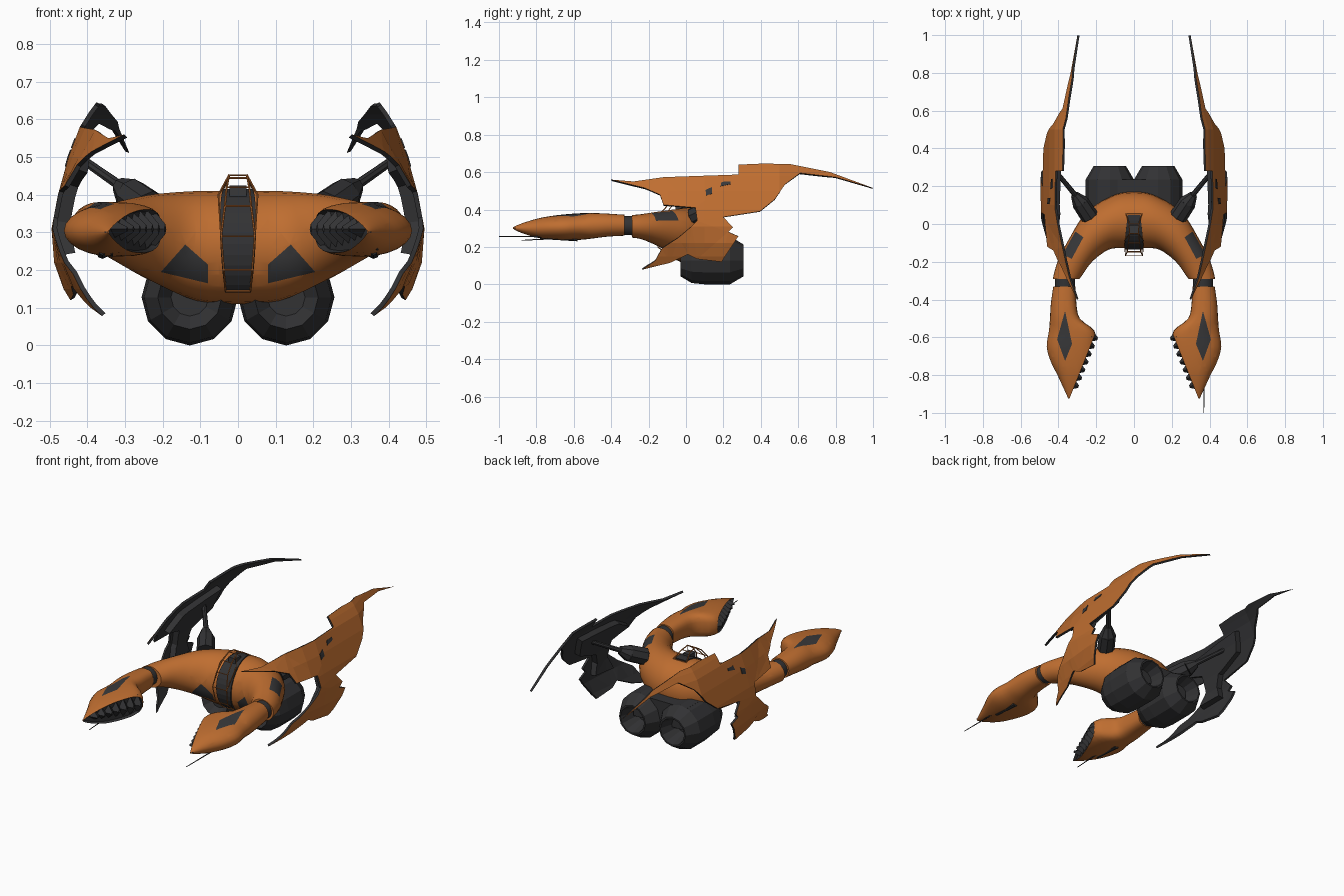
import bpy, bmesh, math
from mathutils import Vector, Matrix

if "Cube" in bpy.data.objects:
    bpy.data.objects.remove(bpy.data.objects["Cube"])


def material(name, r, g, b):
    m = bpy.data.materials.new(name)
    m.diffuse_color = (r, g, b, 1)
    m.use_nodes = True
    m.node_tree.nodes["Principled BSDF"].inputs["Base Color"].default_value = m.diffuse_color
    return m


ORANGE = material("burnt orange", 0.52, 0.155, 0.03)
DARK = material("charcoal", 0.032, 0.032, 0.034)
PANEL = material("panel grey", 0.04, 0.04, 0.042)


def finish(bm, name, mats, mirror=True, smooth=False, solid=0):
    me = bpy.data.meshes.new(name)
    bm.to_mesh(me)
    bm.free()
    ob = bpy.data.objects.new(name, me)
    bpy.context.collection.objects.link(ob)
    for m in mats:
        me.materials.append(m)
    if smooth:
        bpy.ops.object.select_all(action='DESELECT')
        bpy.context.view_layer.objects.active = ob
        ob.select_set(True)
        bpy.ops.object.shade_smooth_by_angle(angle=math.radians(28))
    if solid:
        s = ob.modifiers.new("thickness", 'SOLIDIFY')
        s.thickness, s.offset = solid, -1
        s.material_offset = s.material_offset_rim = len(mats) - 1
    if mirror:
        ob.modifiers.new("mirror", 'MIRROR')
    return ob


def spline(rows, steps):
    """Catmull-Rom through rows of equal length."""
    out = []
    for i in range(len(rows) - 1):
        a, b, c, d = (rows[max(0, min(len(rows) - 1, i + k))] for k in (-1, 0, 1, 2))
        for s in range(steps):
            t = s / steps
            out.append([0.5 * (2 * q + (r - p) * t + (2 * p - 5 * q + 4 * r - u) * t * t
                               + (3 * q - p - 3 * r + u) * t ** 3) for p, q, r, u in zip(a, b, c, d)])
    return out + [list(rows[-1])]


def loft(rows, n=24, caps=(True, True), square=1.0):
    """Rows hold inner x, inner y, outer x, outer y, low z, high z."""
    bm = bmesh.new()
    rings = []
    for ix, iy, ox, oy, lo, hi in rows:
        ring = []
        for k in range(n):
            a = 2 * math.pi * k / n
            c, s = math.cos(a), math.sin(a)
            if c < 0:
                c, s = -abs(c) ** square, math.copysign(abs(s) ** square, s)
            t = 0.5 + 0.5 * c
            ring.append(bm.verts.new((ix + (ox - ix) * t, iy + (oy - iy) * t,
                                      (lo + hi) / 2 + (hi - lo) / 2 * s)))
        rings.append(ring)
    for r, q in zip(rings, rings[1:]):
        for k in range(n):
            bm.faces.new((r[k], r[(k + 1) % n], q[(k + 1) % n], q[k]))
    for c, ring in zip(caps, (rings[0], rings[-1])):
        if c:
            bm.faces.new(ring)
    bmesh.ops.recalc_face_normals(bm, faces=bm.faces)
    return bm


def paint_patch(bm, poly, axis, facing, index):
    """Cut a convex patch (x with y or z) into the faces that look along 'facing'."""
    bm.normal_update()
    facing = Vector(facing)
    mid = Vector((sum(p[0] for p in poly), sum(p[1] for p in poly))) / len(poly)
    planes = []
    for p, q in zip(poly, poly[1:] + poly[:1]):
        p, q = Vector(p), Vector(q)
        n = Vector((q.y - p.y, p.x - q.x)).normalized()
        if n.dot(mid - p) > 0:
            n = -n
        co, no = Vector((p.x, 0, 0)), Vector((n.x, 0, 0))
        co[axis], no[axis] = p.y, n.y
        planes.append((co, no))
    reach = max((Vector(p) - mid).length for p in poly) + .05
    for co, no in planes:
        near = [f for f in bm.faces if f.normal.dot(facing) > .05
                and math.hypot(f.calc_center_median().x - mid.x, f.calc_center_median()[axis] - mid.y) < reach]
        geom = {g for f in near for g in (*f.verts, *f.edges, f)}
        bmesh.ops.bisect_plane(bm, geom=list(geom), dist=1e-5, plane_co=co, plane_no=no)
    bm.normal_update()
    for f in bm.faces:
        c = f.calc_center_median()
        if f.normal.dot(facing) > .05 and all((c - co).dot(no) < 0 for co, no in planes):
            f.material_index = index


def tube(bm, a, b, r1, r2, n=8):
    a, b = Vector(a), Vector(b)
    rot = (b - a).to_track_quat('Z', 'Y').to_matrix().to_4x4()
    bmesh.ops.create_cone(bm, cap_ends=True, segments=n, radius1=r1, radius2=r2,
                          depth=(b - a).length, matrix=Matrix.Translation((a + b) / 2) @ rot)


def box(name, mat, co, size):
    bm = bmesh.new()
    bmesh.ops.create_cube(bm, size=1, matrix=Matrix.Translation(co) @ Matrix.Diagonal((*size, 1)))
    finish(bm, name, [mat], mirror=False)


# horseshoe hull with dark front and top patches
bm = loft(spline([(0, -.128, 0, .17, .11, .41), (.115, -.13, .1, .155, .118, .41),
                  (.185, -.168, .25, .065, .165, .402), (.235, -.215, .35, -.09, .21, .388),
                  (.27, -.265, .405, -.2, .24, .376), (.288, -.29, .43, -.29, .25, .37)], 4),
          caps=(False, True))
paint_patch(bm, [(.08, .165), (.08, .215), (.14, .268), (.205, .195)], 2, (0, -1, 0), 1)
paint_patch(bm, [(.268, -.07), (.31, -.04), (.378, -.16), (.33, -.185)], 1, (0, 0, 1), 1)
finish(bm, "hull", [ORANGE, PANEL], smooth=True)

# arm joint collar
finish(loft([(.313, -.28, .418, -.28, .262, .366), (.313, -.35, .418, -.35, .264, .366)]),
       "arm_joint", [DARK], smooth=True)

# claw, cut open on its inner front side
claw = [(.31, .427, -.33, .26, .372), (.305, .44, -.42, .255, .378), (.287, .445, -.50, .245, .381),
        (.21, .45, -.565, .238, .38), (.20, .462, -.65, .236, .374), (.22, .44, -.73, .241, .364),
        (.25, .405, -.80, .25, .35), (.29, .368, -.88, .275, .325), (.325, .347, -.925, .296, .306)]
bm = loft(spline([(i, y, o, y, lo, hi) for i, o, y, lo, hi in claw], 3), square=.7)
nrm = Vector((-.928, -.371, 0))
cut = bmesh.ops.bisect_plane(bm, geom=bm.verts[:] + bm.edges[:] + bm.faces[:], dist=1e-5,
                             plane_co=(.2, -.57, 0), plane_no=nrm, clear_outer=True)
edges = [e for e in cut['geom_cut'] if isinstance(e, bmesh.types.BMEdge)]
mouth = bmesh.ops.edgeloop_fill(bm, edges=edges)['faces']
bmesh.ops.recalc_face_normals(bm, faces=bm.faces)
for f in mouth:
    f.material_index = 2
bmesh.ops.inset_region(bm, faces=mouth, thickness=.006)
bmesh.ops.translate(bm, verts=list({v for f in mouth for v in f.verts}), vec=nrm * -.015)
paint_patch(bm, [(.365, -.46), (.328, -.635), (.365, -.725), (.407, -.61)], 1, (0, 0, 1), 1)
finish(bm, "claw", [ORANGE, PANEL, DARK], smooth=True)

# teeth along the claw opening
bm = bmesh.new()
for i in range(7):
    t = .09 + .12 * i
    h = .062 * (1 - t) ** .6 * min(1, .75 + t * 2)
    p = Vector((.2 + .14 * t, -.57 - .35 * t, .309)) - nrm * .015
    ret = bmesh.ops.create_cone(bm, cap_ends=True, segments=4, radius1=1, radius2=.25, depth=.036)
    for v in ret['verts']:
        v.co = p + Vector((.371, -.928, 0)) * v.co.x * .03 + Vector((0, 0, v.co.y * h)) \
            + nrm * (v.co.z + .018)
finish(bm, "claw_teeth", [DARK])

# gun barrels below the claws: long on the right, short on the left
bm = bmesh.new()
tube(bm, (.37, -1.0, .255), (.37, -.72, .255), .002, .004, 6)
tube(bm, (-.335, -.88, .235), (-.335, -.70, .245), .002, .004, 6)
for s in (1, -1):
    tube(bm, (s * .36, -.74, .25), (s * .36, -.58, .246), .01, .016)
finish(bm, "gun_barrels", [DARK], mirror=False)

# engines: lathed around y
bm = bmesh.new()
profile = [(.01, 0), (.01, .05), (-.03, .085), (.03, .121), (.1, .128), (.235, .128),
           (.308, .085), (.308, .076), (.2, .045), (.2, 0)]
vs = [bm.verts.new((.128, y, .128 + r)) for y, r in profile]
es = [bm.edges.new(p) for p in zip(vs, vs[1:])]
bmesh.ops.spin(bm, geom=vs + es, cent=(.128, 0, .128), axis=(0, 1, 0), angle=2 * math.pi, steps=12)
bmesh.ops.remove_doubles(bm, verts=bm.verts, dist=1e-4)
bmesh.ops.recalc_face_normals(bm, faces=bm.faces)
finish(bm, "engine", [DARK])
box("engine_housing", DARK, (0, .14, .18), (.34, .19, .13))

# wings: side outline bent to a bowed cross-section
BOW = [(.07, .41), (.10, .435), (.15, .463), (.22, .488), (.31, .495), (.4, .478),
       (.5, .45), (.58, .42), (.62, .395), (.66, .365)]


def bow(y, z):
    for (z0, x0), (z1, x1) in zip(BOW, BOW[1:]):
        if z <= z1:
            x = x0 + (x1 - x0) * (z - z0) / (z1 - z0)
            break
    x -= .055 * max(0, .2 - y) / .43 * max(0, min(1, (.33 - z) / .15))  # lower horn
    if y < .1:      # front horn turns inward
        x -= .125 * ((.1 - y) / .5) ** 1.3 * max(0, min(1, (z - .38) / .17))
    if y > .5:      # rear horn turns inward
        x -= .145 * (y - .5) / .5
    return x


def wing_sheet(name, outline, mats, solid, shift=0):
    bm = bmesh.new()
    bm.faces.new([bm.verts.new((0, y, z)) for y, z in outline])
    bm.normal_update()
    bmesh.ops.triangulate(bm, faces=bm.faces[:])
    cuts = [((0, 0, z), (0, 0, 1)) for z, _ in BOW] + \
           [((0, y, 0), (0, 1, 0)) for y in (-.3, -.2, -.1, 0, .1, .5, .7)]
    for co, no in cuts:
        bmesh.ops.bisect_plane(bm, geom=bm.verts[:] + bm.edges[:] + bm.faces[:],
                               dist=1e-5, plane_co=co, plane_no=no)
    for v in bm.verts:
        v.co.x = bow(v.co.y, v.co.z) + shift
    bm.normal_update()
    bmesh.ops.reverse_faces(bm, faces=[f for f in bm.faces if f.normal.x < 0])
    finish(bm, name, mats, solid=solid)


wing_sheet("wing", [(-.4, .56), (-.28, .55), (-.12, .573), (.28, .587), (.28, .64), (.42, .646), (.56, .642),
                    (.77, .6), (1.0, .515), (.8, .573), (.61, .595), (.53, .535), (.475, .455), (.395, .39),
                    (.2, .36), (.25, .305), (.225, .28), (.28, .257), (.19, .12), (.06, .135), (.01, .16),
                    (-.085, .115), (-.235, .078), (-.165, .125), (-.13, .19), (-.04, .25), (.03, .31),
                    (.06, .34), (.05, .41), (-.12, .425), (-.14, .48), (-.22, .515)],
           [ORANGE, DARK], .012)
wing_sheet("wing_spar", [(-.06, .47), (.05, .53), (.25, .55), (.4, .56), (.37, .45), (.2, .39),
                         (.17, .32), (.19, .25), (.04, .24), (.08, .33), (.07, .43)], [DARK], .035, -.011)
wing_sheet("wing_patch_small", [(.107, .475), (.105, .505), (.138, .52), (.138, .485)], [PANEL], .004, .003)
wing_sheet("wing_patch_large", [(.185, .525), (.19, .548), (.238, .55), (.238, .536)], [PANEL], .004, .003)

# wing strut and its pod
bm = bmesh.new()
tube(bm, (.235, .04, .365), (.285, .115, .40), .048, .046)
tube(bm, (.285, .115, .40), (.315, .155, .425), .046, .022)
tube(bm, (.30, .14, .415), (.415, .28, .495), .014, .012)
finish(bm, "wing_strut", [DARK])

# cockpit glass strip following the hull front
bm = bmesh.new()
rows = []
for i in range(15):
    a = math.radians(-50 + 150 * i / 14)
    w = .034 + .014 * math.sin(math.pi * i / 14)
    y, z = .02 - .154 * math.cos(a), .26 + .156 * math.sin(a)
    rows.append([bm.verts.new((x, y, z)) for x in (-w, w)])
for r, q in zip(rows, rows[1:]):
    bm.faces.new((r[0], r[1], q[1], q[0]))
finish(bm, "cockpit_glass", [DARK], mirror=False, solid=.008)

# cockpit cage of thin rails and cross bars
bm = bmesh.new()
cage = [(.033, -.085, .145), (.038, -.15, .2), (.045, -.168, .29), (.035, -.145, .37),
        (.03, -.1, .42), (.024, -.05, .452), (.026, 0, .445), (.042, .055, .41)]
for p, q in zip(cage, cage[1:]):
    tube(bm, p, q, .003, .003, 6)
for x, y, z in cage:
    tube(bm, (0, y, z), (x, y, z), .0025, .0025, 6)
tube(bm, (.052, -.09, .40), (.024, -.05, .452), .0025, .0025, 6)
tube(bm, (.052, -.09, .40), (.045, -.168, .29), .0025, .0025, 6)
finish(bm, "cockpit_cage", [ORANGE])
box("pilot_seat", PANEL, (0, -.03, .41), (.045, .05, .03))
